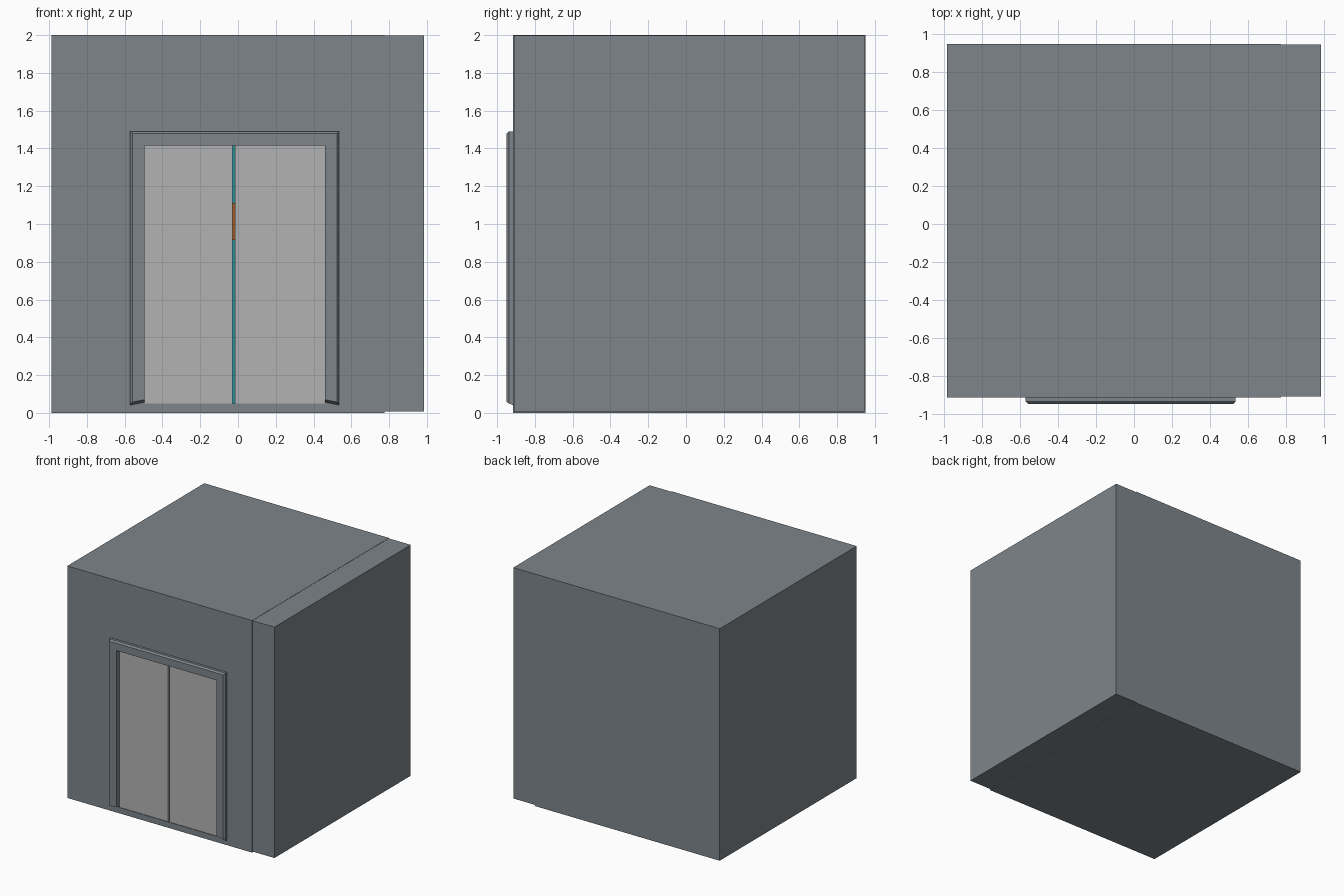
import bpy, bmesh

if "Cube" in bpy.data.objects:
    bpy.data.objects.remove(bpy.data.objects["Cube"])


def material(name, rgb):
    m = bpy.data.materials.new(name)
    m.diffuse_color = (*rgb, 1)
    m.use_nodes = True
    m.node_tree.nodes["Principled BSDF"].inputs["Base Color"].default_value = m.diffuse_color
    return m


def mesh_object(name, bm, mat=None):
    bmesh.ops.recalc_face_normals(bm, faces=bm.faces)
    me = bpy.data.meshes.new(name)
    bm.to_mesh(me)
    bm.free()
    ob = bpy.data.objects.new(name, me)
    bpy.context.collection.objects.link(ob)
    if mat:
        me.materials.append(mat)
    return ob


def box(name, x, y, z, mat=None):
    bm = bmesh.new()
    bmesh.ops.create_cube(bm, size=1)
    for v in bm.verts:
        v.co = [a + (c + 0.5) * (b - a) for c, (a, b) in zip(v.co, (x, y, z))]
    return mesh_object(name, bm, mat)


def cut(target, cutter):
    cutter.hide_render = True
    cutter.hide_set(True)
    mod = target.modifiers.new(cutter.name, 'BOOLEAN')
    mod.operation = 'DIFFERENCE'
    mod.solver = 'EXACT'
    mod.object = cutter


steel = material("wall_steel", (0.21, 0.235, 0.26))
door_metal = material("door_metal", (0.45, 0.45, 0.45))
teal = material("teal_lining", (0.02, 0.27, 0.30))
wood = material("brown_rail", (0.33, 0.10, 0.02))

LEFT, RIGHT, TOP = -0.495, 0.46, 1.415   # doorway edges
SILL = 0.05

# Cab shell with hollow room and doorway
shell = box("cab_shell", (-0.987, 0.775), (-0.915, 0.95), (0, 2), steel)
cut(shell, box("room_cutter", (-0.8, 0.9), (-0.85, 0.75), (SILL, 1.8)))
cut(shell, box("doorway_cutter", (LEFT, RIGHT), (-1, -0.8), (SILL, TOP)))

# Right wall, slightly inset from the shell
box("right_wall", (0.775, 0.985), (-0.911, 0.946), (0.008, 1.998), steel)

# Sliding doors with a narrow gap
box("left_door", (LEFT, -0.03), (-0.91, -0.87), (SILL, TOP), door_metal)
box("right_door", (-0.016, RIGHT), (-0.91, -0.87), (SILL, TOP), door_metal)

# Interior lining and rail
box("back_lining", (-0.79, 0.765), (0.73, 0.75), (SILL, 1.8), teal)
box("left_lining", (-0.8, -0.79), (-0.85, 0.75), (SILL, 1.8), teal)
box("right_lining", (0.765, 0.775), (-0.85, 0.75), (SILL, 1.8), teal)
box("back_rail", (-0.79, 0.765), (0.69, 0.73), (0.915, 1.11), wood)

# Door frame: chamfered profile swept up, across and down, with slanted feet
profile = [(0, -0.912), (0, -0.95), (0.063, -0.95), (0.076, -0.937), (0.076, -0.912)]
bm = bmesh.new()
rings = []
for x, side, top in ((LEFT, -1, False), (LEFT, -1, True), (RIGHT, 1, True), (RIGHT, 1, False)):
    rings.append([bm.verts.new((x + side * d, y,
                                TOP + d if top else 0.055 - 0.2 * d + 0.4 * (-0.912 - y)))
                  for d, y in profile])
n = len(profile)
for a, b in zip(rings, rings[1:]):
    for i in range(n):
        j = (i + 1) % n
        bm.faces.new((a[i], a[j], b[j], b[i]))
bm.faces.new(rings[0])
bm.faces.new(rings[-1])
mesh_object("door_frame", bm, steel)
